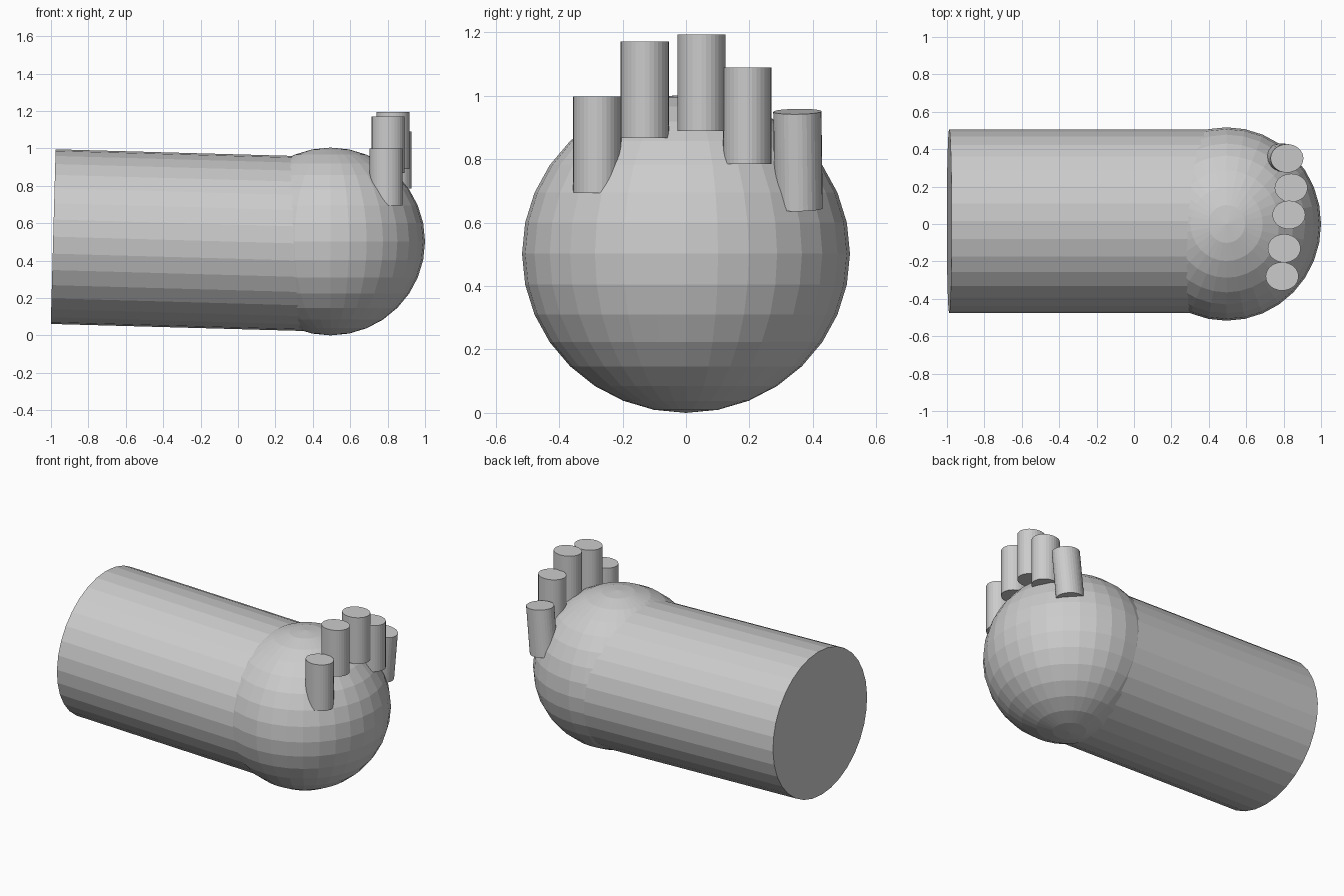
import bpy
from mathutils import Vector, Matrix

if "Cube" in bpy.data.objects:
    bpy.data.objects.remove(bpy.data.objects["Cube"])

grey = bpy.data.materials.new("plain_grey")
grey.diffuse_color = (0.6, 0.6, 0.6, 1)
grey.use_nodes = True
grey.node_tree.nodes["Principled BSDF"].inputs["Base Color"].default_value = grey.diffuse_color


def finish(name, matrix):
    ob = bpy.context.object
    ob.name = name
    ob.data.transform(matrix)
    ob.data.materials.append(grey)


def rod(name, start, end, rx, ry, sides=32):
    """Flat-sided elliptical rod between two points; rx lies in the XZ plane."""
    a, b = Vector(start), Vector(end)
    axis = b - a
    z = axis.normalized()
    x = Vector((0, 1, 0)).cross(z).normalized()
    y = z.cross(x)
    frame = Matrix((x, y, z)).transposed().to_4x4()
    bpy.ops.mesh.primitive_cylinder_add(vertices=sides, radius=1, depth=1)
    finish(name, Matrix.Translation((a + b) / 2) @ frame
           @ Matrix.Diagonal((rx, ry, axis.length, 1)))


# Rounded end
bpy.ops.mesh.primitive_uv_sphere_add(segments=32, ring_count=16, radius=1)
finish("ball_end", Matrix.Translation((0.495, 0, 0.502))
       @ Matrix.Diagonal((0.505, 0.517, 0.502, 1)))

# Long limb, tilted slightly down towards the ball
rod("limb", (-0.988, 0.015, 0.528), (0.45, 0.015, 0.488), 0.467, 0.49)

# Four upright toes: x, y, base height
toes = [(0.792, -0.28, 0.694), (0.803, -0.13, 0.867),
        (0.828, 0.049, 0.889), (0.84, 0.193, 0.785)]
for i, (x, y, z) in enumerate(toes):
    rod(f"toe_{i + 1}", (x, y, z), (x, y, z + 0.304), 0.088, 0.076)

# Leaning toe
rod("toe_5", (0.788, 0.355, 0.644), (0.818, 0.351, 0.95), 0.088, 0.076)
